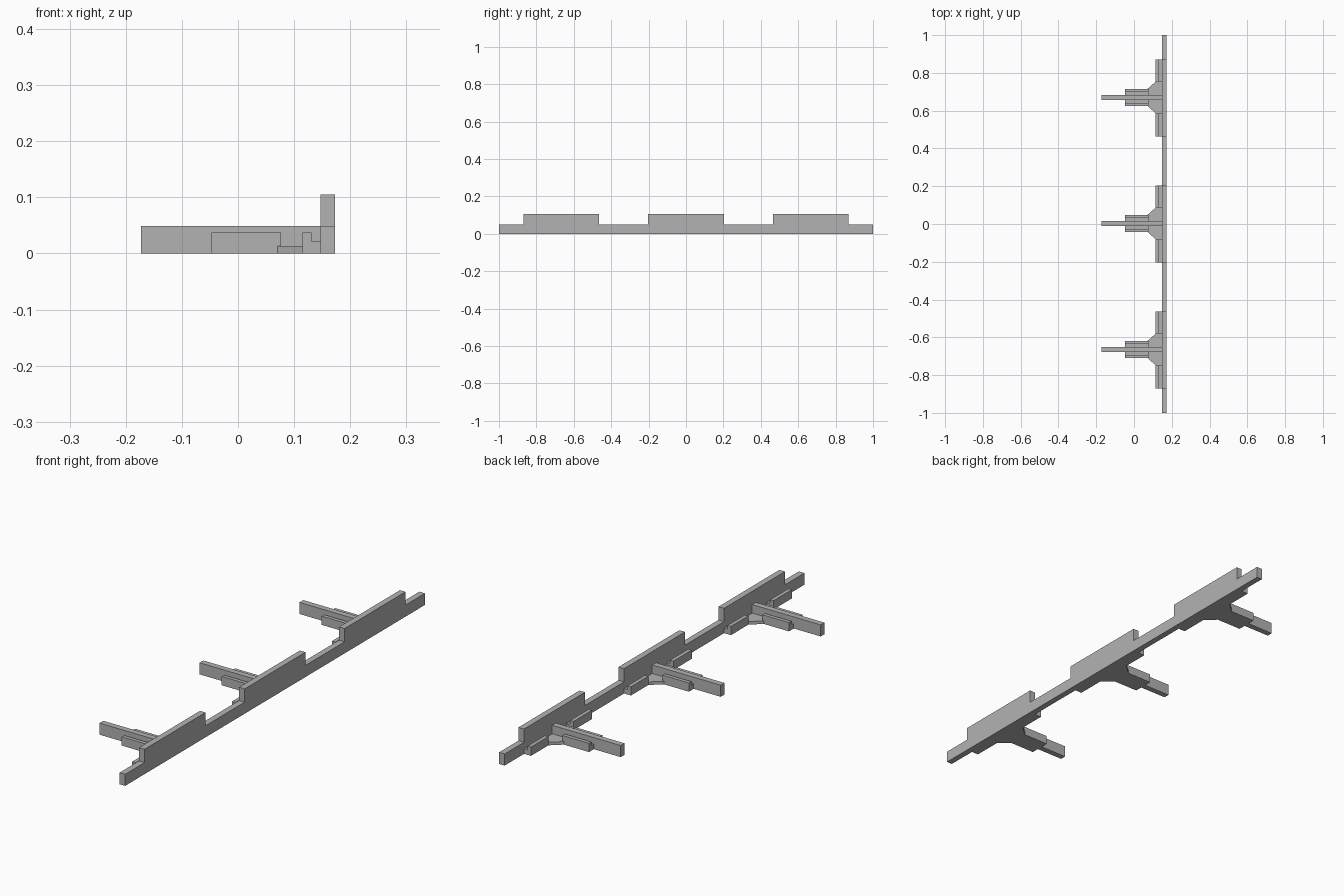
import bpy
import bmesh
from mathutils import Vector

cube = bpy.data.objects.get("Cube")
if cube:
    bpy.data.objects.remove(cube, do_unlink=True)

grey = bpy.data.materials.new("plain grey")
grey.use_nodes = True
COLOUR = (0.45, 0.45, 0.45, 1)
grey.diffuse_color = COLOUR
grey.node_tree.nodes["Principled BSDF"].inputs["Base Color"].default_value = COLOUR


def prism(name, outline, place, depth):
    """Extrude a flat outline, mapped to 3D by place(), along the depth vector."""
    bm = bmesh.new()
    face = bm.faces.new([bm.verts.new(place(a, b)) for a, b in outline])
    grown = bmesh.ops.extrude_face_region(bm, geom=[face])
    verts = [v for v in grown["geom"] if isinstance(v, bmesh.types.BMVert)]
    bmesh.ops.translate(bm, verts=verts, vec=Vector(depth))
    bmesh.ops.recalc_face_normals(bm, faces=bm.faces)
    mesh = bpy.data.meshes.new(name)
    bm.to_mesh(mesh)
    bm.free()
    mesh.materials.append(grey)
    obj = bpy.data.objects.new(name, mesh)
    bpy.context.collection.objects.link(obj)


WALL_IN, WALL_OUT = 0.147, 0.173
CENTRES = (-0.667, 0, 0.667)
HALF_RAISED = 0.203
LOW, HIGH = 0.049, 0.105

# Long wall with three raised sections
outline = [(1, 0), (-1, 0), (-1, LOW)]
for c in CENTRES:
    a, b = c - HALF_RAISED, c + HALF_RAISED
    outline += [(a, LOW), (a, HIGH), (b, HIGH), (b, LOW)]
outline.append((1, LOW))
prism("wall", outline, lambda y, z: (WALL_IN, y, z), (WALL_OUT - WALL_IN, 0, 0))

# Stepped strip section: low ledge against its support, taller outer lip
STEP, LEDGE, LIP = 0.016, 0.021, 0.037
section = [(0, 0), (2 * STEP, 0), (2 * STEP, LIP), (STEP, LIP), (STEP, LEDGE), (0, LEDGE)]

for number, c in enumerate(CENTRES, 1):
    mid = c + 0.003
    half = 0.0125

    # Arm standing out from the wall
    arm = [(-0.173, mid - half), (WALL_IN, mid - half), (WALL_IN, mid + half), (-0.173, mid + half)]
    prism(f"arm_{number}", arm, lambda x, y: (x, y, 0), (0, 0, LOW))

    # Thin gusset plate in the corner
    side = [(0.07, 0.044), (0.115, 0.084), (WALL_IN, 0.084)]
    plate = [(x, mid + y) for x, y in side] + [(x, mid - y) for x, y in reversed(side)]
    prism(f"gusset_{number}", plate, lambda x, y: (x, y, 0), (0, 0, 0.013))

    for s, label in ((1, "back"), (-1, "front")):
        # Stepped strip along each side of the arm
        prism(f"arm_strip_{label}_{number}", section,
              lambda d, z: (-0.047, mid + s * (half + d), z), (0.124, 0, 0))
        # Stepped strip along the wall beyond the gusset
        start, end = mid + s * 0.084, c + s * HALF_RAISED
        prism(f"wall_strip_{label}_{number}", section,
              lambda d, z: (WALL_IN - d, start, z), (0, end - start, 0))
